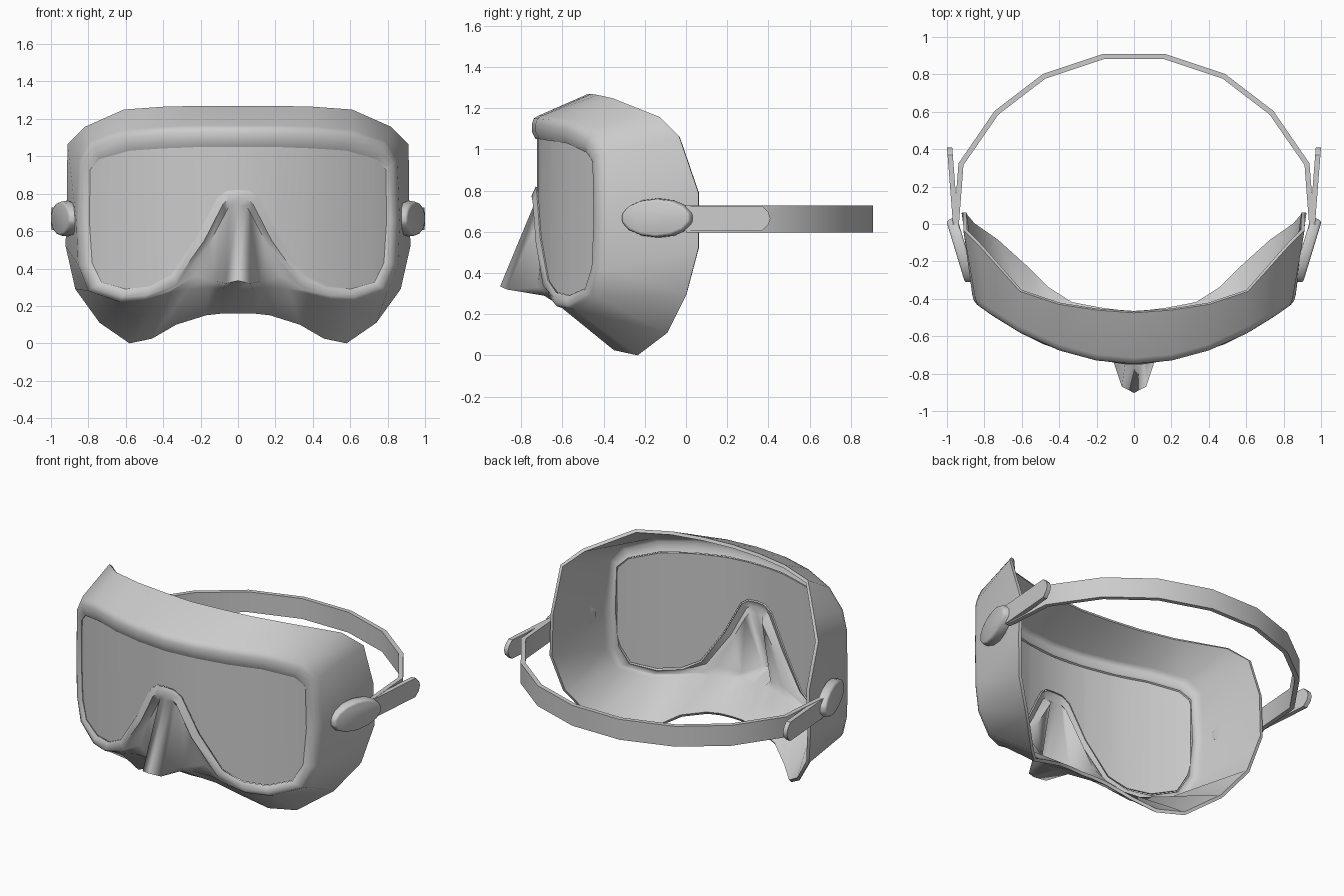
import bpy, bmesh, math
from mathutils import Matrix, Vector

if "Cube" in bpy.data.objects:
    bpy.data.objects.remove(bpy.data.objects["Cube"])


def finish(name, bm, mods=(), angle=40):
    """Turn a bmesh into an object, apply its modifiers and smooth it."""
    me = bpy.data.meshes.new(name)
    bm.to_mesh(me)
    bm.free()
    ob = bpy.data.objects.new(name, me)
    bpy.context.collection.objects.link(ob)
    bpy.ops.object.select_all(action='DESELECT')
    bpy.context.view_layer.objects.active = ob
    ob.select_set(True)
    for kind, props in mods:
        m = ob.modifiers.new(kind.title(), kind)
        for k, v in props.items():
            setattr(m, k, v)
        bpy.ops.object.modifier_apply(modifier=m.name)
    bpy.ops.object.shade_smooth_by_angle(angle=math.radians(angle))
    return ob


def front_y(x):
    """Curve of the mask front seen from above."""
    return -0.73 + 0.45 * x * x


def interp(pts, x):
    for (x0, z0), (x1, z1) in zip(pts, pts[1:]):
        if x0 <= x <= x1:
            return z0 + (z1 - z0) * (x - x0) / max(x1 - x0, 1e-6)
    return pts[-1][1]


# Half outlines, from top centre round to bottom centre
LENS = [(0, 1.05), (.2, 1.05), (.4, 1.042), (.58, 1.03), (.74, .985), (.79, .93),
        (.795, .66), (.78, .43), (.73, .325), (.6, .29), (.47, .305), (.36, .365),
        (.22, .57), (.11, .78), (.06, .815), (0, .82)]
CORNER = [(0, 1.165), (.2, 1.165), (.4, 1.16), (.62, 1.14), (.79, 1.08), (.85, .98),
          (.865, .66), (.855, .42), (.8, .28), (.63, .22), (.5, .23)]
RIM = [(0, -.475, 1.27), (.2, -.46, 1.27), (.4, -.43, 1.265), (.61, -.36, 1.25),
       (.82, -.126, 1.157), (.912, -.034, 1.065), (.915, .06, .79), (.922, .06, .52),
       (.87, 0, .29), (.74, -.09, .11), (.58, -.235, 0), (.46, -.35, .025),
       (.33, -.43, .1), (.17, -.46, .15), (.08, -.47, .16), (0, -.475, .16)]
# Nose pocket columns: bead, hollow, nose, lower edge
NOSE = [[(.33, -.695, .34), (.33, -.67, .31), (.36, -.665, .285), (.38, -.645, .265)],
        [(.18, -.73, .55), (.16, -.70, .52), (.23, -.66, .36), (.27, -.65, .29)],
        [(.08, -.745, .745), (.065, -.70, .70), (.115, -.72, .33), (.15, -.67, .30)],
        [(.05, -.75, .77), (.045, -.725, .735), (.065, -.87, .32), (.08, -.69, .29)],
        [(0, -.75, .775), (0, -.735, .74), (0, -.903, .335), (0, -.69, .29)]]

# Soft skirt with frame and nose pocket, lofted column by column
columns = []
for i, (lx, lz) in enumerate(LENS):
    col = [(lx, front_y(lx), lz)]
    if i < len(CORNER):
        cx, cz = CORNER[i]
        for t, dy in ((.3, -.018), (.65, -.018), (.87, -.01), (1, .015)):
            x, z = lx + (cx - lx) * t, lz + (cz - lz) * t
            col.append((x, front_y(x) + dy, z))
    else:
        col += NOSE[i - len(CORNER)]
    col.append(RIM[i])
    columns.append(col)
columns += [[(-x, y, z) for x, y, z in c] for c in columns[-2:0:-1]]

bm = bmesh.new()
grid = [[bm.verts.new(p) for p in c] for c in columns]
for i, a in enumerate(grid):
    b = grid[(i + 1) % len(grid)]
    for r in range(len(a) - 1):
        bm.faces.new((a[r], b[r], b[r + 1], a[r + 1]))
finish("mask_skirt", bm, [('SOLIDIFY', dict(thickness=0.02, offset=-1))], 62)

# Curved lens made of vertical strips
top = LENS[:6] + [(.795, .9)]
bottom = LENS[:7:-1] + [LENS[7], (.795, .5)]
xs = sorted({p[0] for p in top + bottom})
xs = [-x for x in xs[:0:-1]] + xs
bm = bmesh.new()
rows = [[bm.verts.new((x, front_y(x) + .006, interp(p, abs(x)))) for x in xs]
        for p in (bottom, top)]
for i in range(len(xs) - 1):
    bm.faces.new((rows[0][i], rows[0][i + 1], rows[1][i + 1], rows[1][i]))
finish("lens", bm, [('SOLIDIFY', dict(thickness=0.01, offset=-1))])

# Oval strap buckles, tilted to follow the sides
mirror = ('MIRROR', dict(use_axis=(True, False, False)))
bm = bmesh.new()
bmesh.ops.create_cone(bm, cap_ends=True, segments=14, radius1=1, radius2=.93, depth=.06)
t = Vector((.29, .957, 0))
n = Vector((.957, -.29, 0))
m = Matrix.Identity(4)
m.col[0] = (t * .188).to_4d()
m.col[1] = (0, 0, .097, 0)
m.col[2] = n.to_4d()
m.col[3] = (.925, -.14, .667, 1)
for c in range(3):
    m[3][c] = 0
bmesh.ops.transform(bm, matrix=m, verts=bm.verts)
finish("strap_buckle", bm, [('BEVEL', dict(width=.012, segments=2)), mirror], 50)

# Loose strap ends with rounded tips
outline = [(-.02, .605), (.37, .605), (.4, .635), (.41, .665), (.4, .695), (.37, .725), (-.02, .725)]
bm = bmesh.new()
face = bm.faces.new([bm.verts.new((.968 + .078 * y, y, z)) for y, z in outline])
ext = bmesh.ops.extrude_face_region(bm, geom=[face])
bmesh.ops.translate(bm, vec=(-.028, 0, 0),
                    verts=[v for v in ext['geom'] if isinstance(v, bmesh.types.BMVert)])
bmesh.ops.recalc_face_normals(bm, faces=bm.faces)
finish("strap_end", bm, [mirror])

# Head strap, a flat band around the back
path = [(.95, .0), (.925, .32), (.735, .595), (.48, .79), (.165, .895)]
path += [(-x, y) for x, y in reversed(path)]
bm = bmesh.new()
low, high = [[bm.verts.new((x, y, z)) for x, y in path] for z in (.597, .727)]
for i in range(len(path) - 1):
    bm.faces.new((low[i], low[i + 1], high[i + 1], high[i]))
finish("head_strap", bm, [('SOLIDIFY', dict(thickness=.028, offset=0))])
